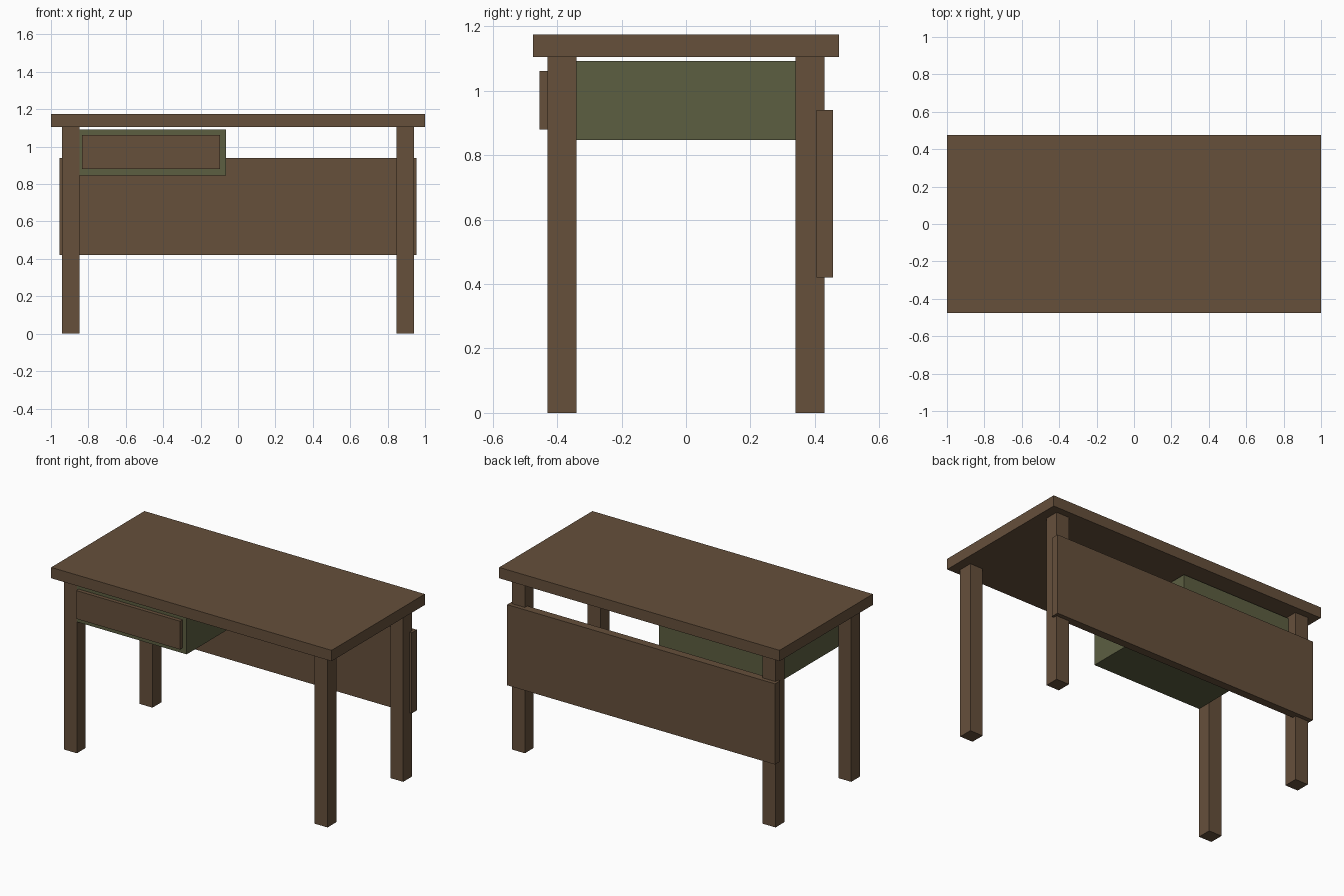
import bpy
import bmesh
from mathutils import Vector

if "Cube" in bpy.data.objects:
    bpy.data.objects.remove(bpy.data.objects["Cube"])


def material(name, rgb):
    m = bpy.data.materials.new(name)
    m.diffuse_color = (*rgb, 1.0)
    m.use_nodes = True
    m.node_tree.nodes["Principled BSDF"].inputs["Base Color"].default_value = m.diffuse_color
    return m


wood = material("brown wood", (0.133, 0.080, 0.044))
green = material("olive green", (0.107, 0.112, 0.053))


def box(name, x, y, z, mat):
    """Flat-faced box from (min, max) ranges on each axis."""
    bm = bmesh.new()
    bmesh.ops.create_cube(bm, size=1.0)
    size = Vector([r[1] - r[0] for r in (x, y, z)])
    centre = Vector([(r[0] + r[1]) / 2 for r in (x, y, z)])
    bmesh.ops.scale(bm, vec=size, verts=bm.verts)
    mesh = bpy.data.meshes.new(name)
    bm.to_mesh(mesh)
    bm.free()
    mesh.materials.append(mat)
    obj = bpy.data.objects.new(name, mesh)
    obj.location = centre
    bpy.context.collection.objects.link(obj)
    return obj


# Desk top
box("desk_top", (-1.0, 1.0), (-0.475, 0.475), (1.105, 1.175), wood)

# Four square legs
for side, sx in (("left", -1), ("right", 1)):
    for end, sy in (("front", -1), ("back", 1)):
        xs = sorted((sx * 0.848, sx * 0.94))
        ys = sorted((sy * 0.34, sy * 0.43))
        box(f"{end}_{side}_leg", xs, ys, (0.0, 1.105), wood)

# Modesty panel across the back legs
box("back_panel", (-0.955, 0.955), (0.405, 0.457), (0.42, 0.94), wood)

# Drawer case hung just under the top, with its wooden front
box("drawer_case", (-0.848, -0.065), (-0.43, 0.368), (0.847, 1.093), green)
box("drawer_front", (-0.835, -0.095), (-0.455, -0.425), (0.88, 1.062), wood)
